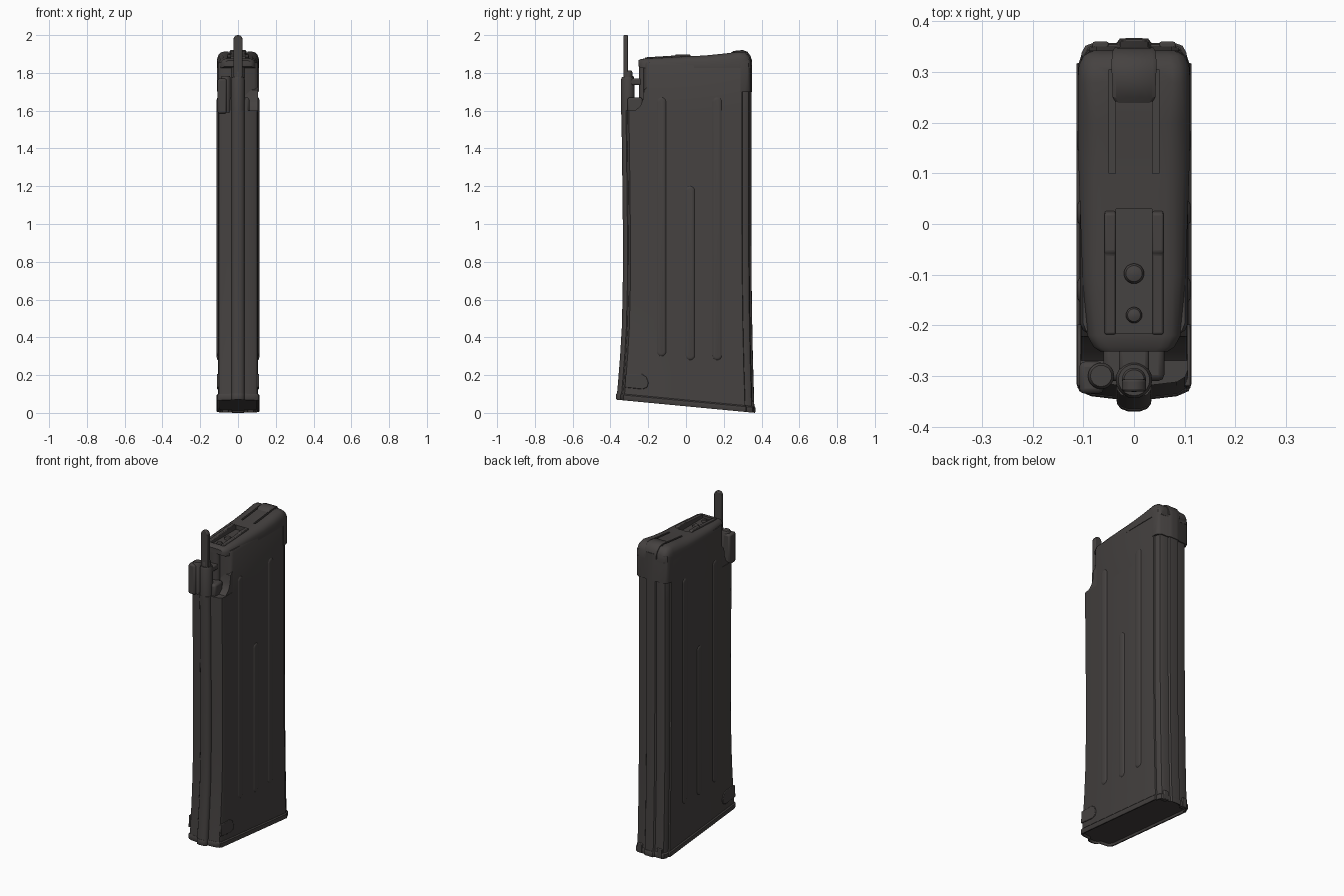
import bpy, bmesh, math

steel = bpy.data.materials.new("dark_steel")
steel.diffuse_color = (0.060, 0.054, 0.052, 1)


def loft(name, rings, bevel=0.0):
    """Skin a list of equal-length closed rings, capping both ends."""
    bm = bmesh.new()
    vs = [[bm.verts.new(p) for p in r] for r in rings]
    n = len(vs[0])
    for a, b in zip(vs, vs[1:]):
        for i in range(n):
            j = (i + 1) % n
            bm.faces.new((a[i], a[j], b[j], b[i]))
    bm.faces.new(vs[0])
    bm.faces.new(vs[-1])
    bmesh.ops.recalc_face_normals(bm, faces=bm.faces[:])
    me = bpy.data.meshes.new(name)
    bm.to_mesh(me)
    bm.free()
    me.materials.append(steel)
    ob = bpy.data.objects.new(name, me)
    bpy.context.collection.objects.link(ob)
    if bevel:
        m = ob.modifiers.new("bevel", 'BEVEL')
        m.width, m.segments, m.limit_method = bevel, 2, 'ANGLE'
        m.angle_limit = math.radians(40)
    return ob


def box(name, x0, x1, y0, y1, z0, z1, bevel=0.004):
    r = [(x0, y0), (x1, y0), (x1, y1), (x0, y1)]
    return loft(name, [[(x, y, z) for x, y in r] for z in (z0, z1)], bevel)


def side_prism(name, prof, x0, x1, bevel=0.0):
    """Extrude a (y, z) profile along x."""
    return loft(name, [[(x, y, z) for y, z in prof] for x in (x0, x1)], bevel)


def lathe(name, cx, cy, prof, n=20):
    """Round post from (radius, z) pairs."""
    return loft(name, [[(cx + r * math.cos(2 * math.pi * i / n),
                         cy + r * math.sin(2 * math.pi * i / n), z) for i in range(n)]
                       for r, z in prof])


def mirrored(pts):
    """Complete a half outline that starts and ends off the x = 0 line."""
    return pts + [(-x, y) for x, y in reversed(pts)]


def plan(yf, yb, w):
    """Horizontal section: front spine, slanted cheeks, stepped back, back spine."""
    return mirrored([(0.012, yf), (0.026, yf + 0.005), (0.033, yf + 0.014), (0.035, yf + 0.024),
                     (0.085, yf + 0.03), (w - 0.006, yf + 0.04), (w, yf + 0.055),
                     (w, yb - 0.05), (w - 0.009, yb - 0.048), (w - 0.010, yb - 0.03),
                     (w - 0.018, yb - 0.015), (w - 0.032, yb - 0.010),
                     (0.035, yb - 0.010), (0.028, yb - 0.001), (0.014, yb)])


def floor_z(y):
    return 0.07 - 0.07 * (y + 0.37) / 0.737


# main body, flared toward the foot and cut on a slope below
rings = [[(x, y, floor_z(y) + 0.025) for x, y in plan(-0.366, 0.362, 0.107)]]
for z, yf, yb in ((0.16, -0.360, 0.358), (0.30, -0.349, 0.354), (0.45, -0.340, 0.351),
                  (0.65, -0.335, 0.348), (0.95, -0.334, 0.346), (1.3, -0.338, 0.346),
                  (1.6, -0.342, 0.346)):
    rings.append([(x, y, z) for x, y in plan(yf, yb, 0.107)])
loft("body", rings)

# upper body behind the front notch
loft("upper_body", [[(x, y, z) for x, y in plan(-0.25, 0.346, 0.107 - d) if True]
                    for z, d in ((1.59, 0), (1.84, 0), (1.855, 0.006))]).scale = (1, 1, 1)

# rounded foot of the notch
side_prism("notch_fillet", [(-0.20, 1.59), (-0.20, 1.73), (-0.222, 1.71), (-0.228, 1.66),
                            (-0.242, 1.625), (-0.27, 1.60), (-0.28, 1.59)], -0.105, 0.105)

# sloped base plate with a recessed underside
base = []
for w, dy, dz in ((0.098, -0.016, 0.012), (0.104, -0.008, 0.0), (0.111, -0.002, 0.0),
                  (0.114, 0.0, 0.006), (0.114, 0.0, 0.028), (0.108, -0.003, 0.034)):
    base.append([(x, y, floor_z(y) + dz) for x, y in plan(-0.37 - dy, 0.367 + dy, w)])
loft("base_plate", base)

# pressed ribs, corner tabs and lower feet on both sides
for s, side in ((1, "right"), (-1, "left")):
    for k, (cy, z0, z1) in enumerate(((-0.13, 0.30, 1.67), (0.022, 0.28, 1.20),
                                      (0.165, 0.28, 1.67))):
        rib = []
        for r, x in ((0.024, 0.103), (0.024, 0.107), (0.019, 0.111), (0.012, 0.1125)):
            ring = []
            for cz, a0 in ((z1 - 0.024, 0), (z0 + 0.024, 180)):
                for i in range(9):
                    a = math.radians(a0 + 22.5 * i)
                    ring.append((s * x, cy + r * math.cos(a), cz + r * math.sin(a)))
            rib.append(ring)
        loft(f"{side}_rib_{k + 1}", rib)
    side_prism(f"{side}_corner_tab",
               [(-0.325, 0.135), (-0.23, 0.125), (-0.205, 0.135), (-0.198, 0.16),
                (-0.21, 0.19), (-0.235, 0.207), (-0.32, 0.207)], s * 0.10, s * 0.112, 0.003)
    box(f"{side}_back_foot", s * 0.05, s * 0.082, 0.33, 0.36, 0.002, 0.06)

# clamp wrapped around the upper back corner
clamp = mirrored([(0.111, 0.288), (0.111, 0.312), (0.105, 0.33), (0.09, 0.341),
                  (0.04, 0.343), (0.03, 0.349), (0.012, 0.350)])
loft("back_clamp", [[(x * f, y, z) for x, y in clamp]
                    for z, f in ((1.70, 0.985), (1.705, 1), (1.85, 1), (1.87, 0.97))])

# top cover, lofted from front to back
rings = []
for y, wb, wt, z0, zt in ((-0.252, 0.066, 0.056, 1.835, 1.866), (-0.243, 0.080, 0.066, 1.83, 1.872),
                          (-0.22, 0.092, 0.074, 1.825, 1.876), (-0.10, 0.102, 0.078, 1.825, 1.882),
                          (0.10, 0.109, 0.080, 1.825, 1.892), (0.20, 0.111, 0.084, 1.825, 1.902),
                          (0.28, 0.111, 0.092, 1.825, 1.912), (0.312, 0.109, 0.090, 1.825, 1.908),
                          (0.332, 0.102, 0.085, 1.825, 1.893), (0.343, 0.090, 0.078, 1.825, 1.87)):
    h = zt - z0
    half = [(wb, z0), (wb, z0 + 0.55 * h), (wb * 0.6 + wt * 0.4, z0 + 0.8 * h),
            (wt, z0 + 0.95 * h), (wt - 0.015, zt)]
    rings.append([(x, y, z) for x, z in mirrored(half)])
cover = loft("top_cover", rings)

# recess between the lips and the two long slots, cut into the cover
for k, dims in enumerate(((-0.036, 0.036, -0.215, 0.03), (0.037, 0.049, 0.10, 0.305),
                          (-0.049, -0.037, 0.10, 0.305))):
    cut = box(f"cover_cutter_{k + 1}", *dims, 1.862 if k == 0 else 1.88, 1.96, 0)
    cut.hide_render = True
    cut.hide_viewport = True
    cut.display_type = 'WIRE'
    m = cover.modifiers.new("cut", 'BOOLEAN')
    m.operation, m.object, m.solver = 'DIFFERENCE', cut, 'EXACT'

# raised lips beside the recess
for s, side in ((1, "right"), (-1, "left")):
    side_prism(f"{side}_lip", [(-0.218, 1.865), (-0.218, 1.882), (-0.06, 1.892),
                               (-0.055, 1.897), (0.02, 1.898), (0.03, 1.88)],
               s * 0.036, s * 0.058, 0.004)

# raised tongue at the back of the cover
rings = []
for y, w, z in ((0.09, 0.034, 1.888), (0.235, 0.034, 1.904), (0.25, 0.042, 1.916),
                (0.30, 0.044, 1.921), (0.325, 0.044, 1.912), (0.342, 0.042, 1.89),
                (0.349, 0.038, 1.86)):
    rings.append([(x, y, zz) for x, zz in mirrored([(w, 1.84), (w, z - 0.005), (w - 0.007, z)])])
loft("back_tongue", rings)

# studs in the recess
for k, (cy, r) in enumerate(((-0.098, 0.02), (-0.18, 0.016))):
    lathe(f"recess_stud_{k + 1}", 0, cy, [(r, 1.855), (r, 1.867), (r * 0.8, 1.873), (r * 0.3, 1.876)])

# front catch: centre housing, arm, tall pin and left post
lathe("pin_housing", 0, -0.308, [(0.036, 1.58), (0.036, 1.765), (0.031, 1.778)])
box("catch_arm", -0.03, 0.03, -0.30, -0.21, 1.735, 1.77, 0.008)
box("catch_foot", -0.06, 0.06, -0.31, -0.23, 1.59, 1.67, 0.012)
lathe("pin_collar", 0, -0.308, [(0.024, 1.77), (0.024, 1.805), (0.020, 1.812)])
pin = [(0.024 * math.cos(math.radians(a)), 1.976 + 0.024 * math.sin(math.radians(a)))
       for a in range(0, 181, 15)] + [(-0.024, 1.75), (0.024, 1.75)]
loft("tall_pin", [[(x, y, z) for x, z in pin] for y in (-0.331, -0.306)], 0.005)
lathe("left_post", -0.065, -0.30, [(0.026, 1.59), (0.026, 1.775), (0.021, 1.783)])
box("left_post_plate", -0.108, -0.06, -0.335, -0.272, 1.585, 1.77, 0.010)

# smooth shading with crisp edges
bpy.ops.object.select_all(action='DESELECT')
for ob in bpy.context.scene.objects:
    if not ob.hide_render:
        ob.select_set(True)
        bpy.context.view_layer.objects.active = ob
bpy.ops.object.shade_smooth_by_angle(angle=math.radians(35))
